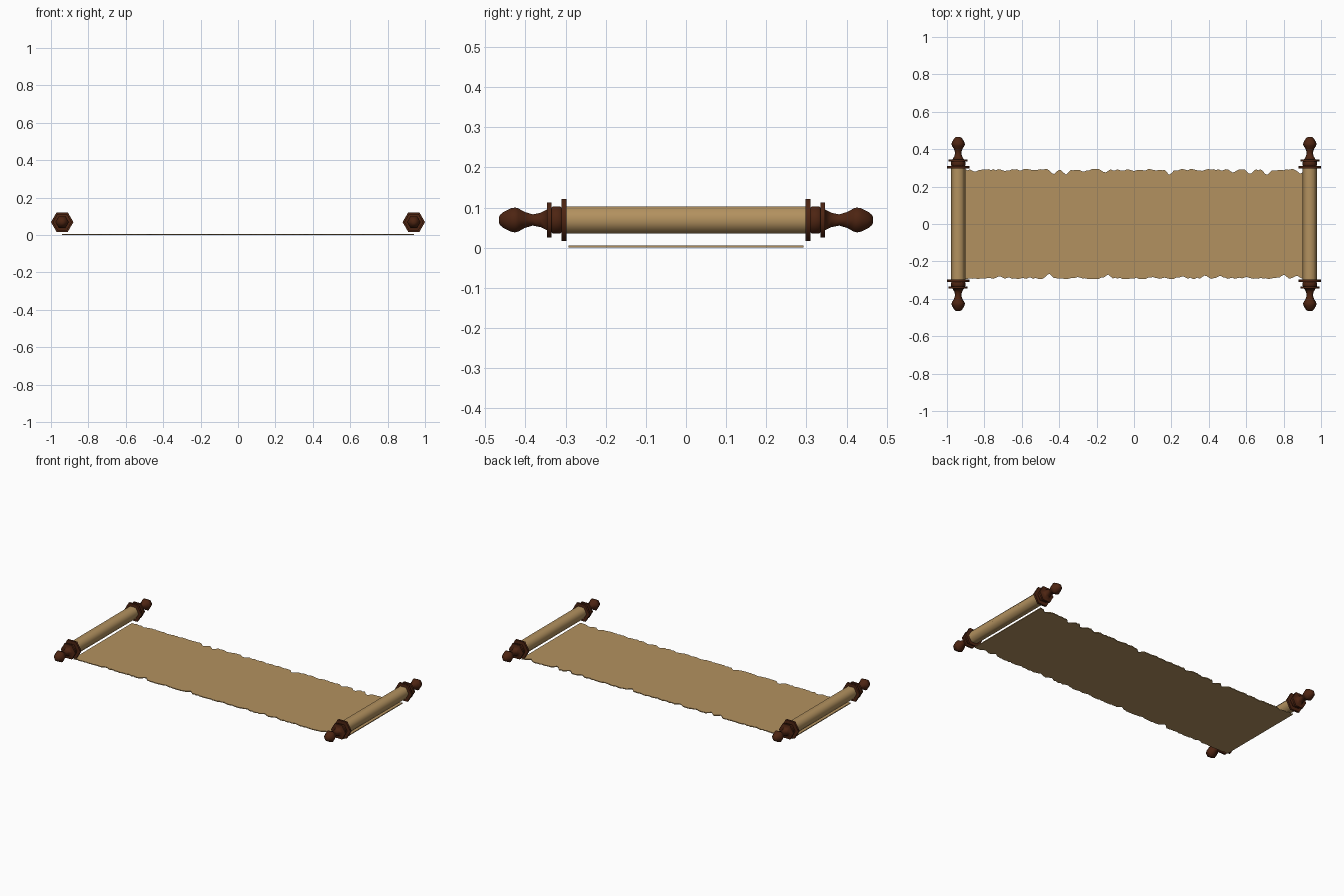
import bpy, bmesh, math, random

cube = bpy.data.objects.get("Cube")
if cube:
    bpy.data.objects.remove(cube, do_unlink=True)

random.seed(4)
ROLL_X, ROLL_Z, SIDES = 0.94, 0.069, 6


def material(name, rgb):
    mat = bpy.data.materials.new(name)
    mat.use_nodes = True
    mat.diffuse_color = (*rgb, 1)
    bsdf = mat.node_tree.nodes["Principled BSDF"]
    bsdf.inputs["Base Color"].default_value = (*rgb, 1)
    bsdf.inputs["Roughness"].default_value = 0.8
    return mat


parchment = material("parchment", (0.45, 0.285, 0.115))
dark_wood = material("dark wood", (0.075, 0.018, 0.006))


def add_object(name, bm, mat, smooth_angle=None):
    bmesh.ops.recalc_face_normals(bm, faces=bm.faces)
    mesh = bpy.data.meshes.new(name)
    bm.to_mesh(mesh)
    bm.free()
    mesh.materials.append(mat)
    obj = bpy.data.objects.new(name, mesh)
    bpy.context.collection.objects.link(obj)
    if smooth_angle:
        bpy.ops.object.select_all(action='DESELECT')
        obj.select_set(True)
        bpy.context.view_layer.objects.active = obj
        bpy.ops.object.shade_smooth_by_angle(angle=math.radians(smooth_angle))
    return obj


def turned(name, x, profile, mat, direction=1):
    """Six-sided turning along y from (y, half height) pairs, capped at both ends."""
    bm = bmesh.new()
    rings = []
    for y, half in profile:
        r = half / math.cos(math.pi / SIDES)
        rings.append([bm.verts.new((x + r * math.cos(math.tau * i / SIDES), y * direction,
                                    ROLL_Z + r * math.sin(math.tau * i / SIDES)))
                      for i in range(SIDES)])
    for a, b in zip(rings, rings[1:]):
        for i in range(SIDES):
            j = (i + 1) % SIDES
            bm.faces.new((a[i], a[j], b[j], b[i]))
    bm.faces.new(rings[0])
    bm.faces.new(rings[-1])
    return add_object(name, bm, mat, 65)


# Turned handle: large flange, collar, small flange, neck, bulb
handle = [(0.298, 0.052), (0.310, 0.052), (0.310, 0.031), (0.314, 0.034), (0.331, 0.034),
          (0.335, 0.031), (0.335, 0.044), (0.346, 0.044), (0.346, 0.026), (0.362, 0.018),
          (0.382, 0.014), (0.402, 0.020), (0.418, 0.029), (0.426, 0.031), (0.437, 0.029),
          (0.455, 0.020), (0.463, 0.013), (0.466, 0.007)]

for side, sx in (("left", 1), ("right", -1)):
    turned(side + "_paper_roll", sx * ROLL_X, [(-0.30, 0.034), (0.30, 0.034)], parchment)
    for end, sy in (("front", -1), ("back", 1)):
        turned(f"{side}_{end}_handle", sx * ROLL_X, handle, dark_wood, sy)

# Torn notches along each long edge: (x, depth)
back_notches = [(-0.85, 0.015), (-0.69, 0.01), (-0.43, 0.03), (-0.365, 0.03), (-0.27, 0.015),
                (-0.155, 0.02), (0.0, 0.01), (0.19, 0.032), (0.36, 0.01), (0.53, 0.02),
                (0.62, 0.03), (0.71, 0.035), (0.89, 0.025)]
front_notches = [(-0.72, 0.015), (-0.455, 0.03), (-0.30, 0.01), (-0.14, 0.024), (0.10, 0.01),
                 (0.26, 0.015), (0.38, 0.02), (0.46, 0.018), (0.60, 0.01), (0.80, 0.024),
                 (0.87, 0.018)]


def torn_depth(x, notches):
    bite = max(d * max(0, 1 - abs(x - nx) / 0.03) for nx, d in notches)
    return max(bite, random.choice((0, 0, 0.003, 0.006)))


# Open sheet with ragged long edges
bm = bmesh.new()
columns = []
steps = 150
for i in range(steps + 1):
    x = -ROLL_X + 2 * ROLL_X * i / steps
    columns.append((bm.verts.new((x, -0.293 + torn_depth(x, front_notches), 0.005)),
                    bm.verts.new((x, 0.293 - torn_depth(x, back_notches), 0.005))))
for (a, b), (c, d) in zip(columns, columns[1:]):
    bm.faces.new((a, c, d, b))
sheet = add_object("parchment_sheet", bm, parchment)
for face in sheet.data.polygons:
    if face.normal.z < 0:
        face.flip()
solid = sheet.modifiers.new("thickness", 'SOLIDIFY')
solid.thickness = 0.005
solid.offset = -1
